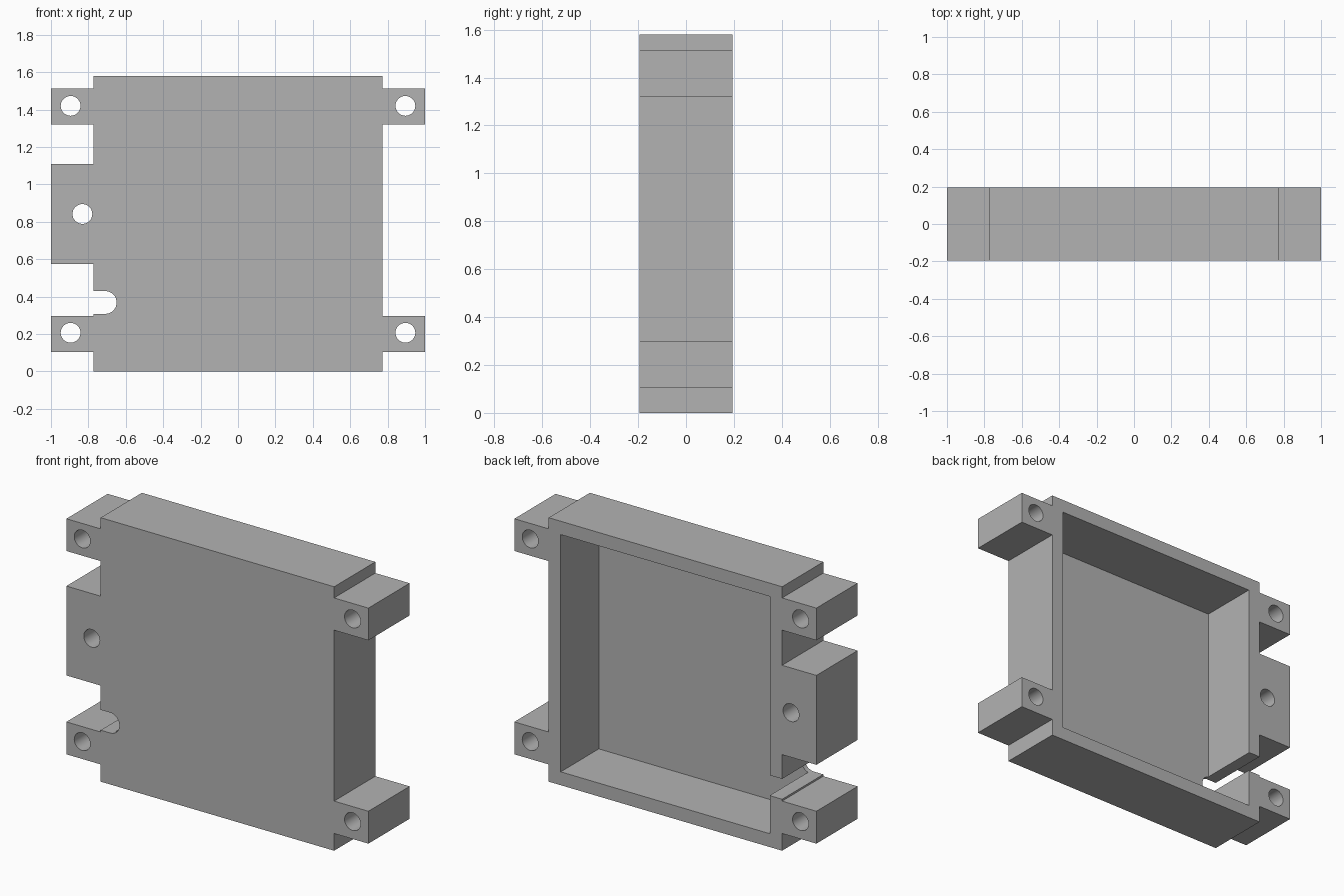
import bpy
import bmesh
import math

old = bpy.data.objects.get("Cube")
if old:
    bpy.data.objects.remove(old, do_unlink=True)

GREY = (0.45, 0.45, 0.45, 1.0)
grey = bpy.data.materials.new("plain grey")
grey.use_nodes = True
grey.diffuse_color = GREY
grey.node_tree.nodes["Principled BSDF"].inputs["Base Color"].default_value = GREY

DEPTH, HEIGHT = 0.39, 1.58
FRONT, BACK = -DEPTH / 2, DEPTH / 2
LEFT, RIGHT = 0.773, -0.773
WALL, PANEL = 0.08, 0.03
LUGS = [(0.103, 0.297), (1.32, 1.513)]
BLOCK = (0.575, 1.11)


def prism(name, outline, y0, y1):
    """Extrude an (x, z) outline from y0 to y1."""
    bm = bmesh.new()
    face = bm.faces.new([bm.verts.new((x, y0, z)) for x, z in outline])
    moved = bmesh.ops.extrude_face_region(bm, geom=[face])["geom"]
    verts = [v for v in moved if isinstance(v, bmesh.types.BMVert)]
    bmesh.ops.translate(bm, verts=verts, vec=(0, y1 - y0, 0))
    bmesh.ops.recalc_face_normals(bm, faces=bm.faces[:])
    mesh = bpy.data.meshes.new(name)
    bm.to_mesh(mesh)
    bm.free()
    mesh.materials.append(grey)
    obj = bpy.data.objects.new(name, mesh)
    bpy.context.collection.objects.link(obj)
    return obj


def arc(x, z, r, start, end, steps):
    angles = [start + (end - start) * i / steps for i in range(steps + 1)]
    return [(x + r * math.cos(a), z + r * math.sin(a)) for a in angles]


def cut(target, cutter):
    bpy.context.view_layer.objects.active = target
    mod = target.modifiers.new("cut", "BOOLEAN")
    mod.operation, mod.solver, mod.object = "DIFFERENCE", "EXACT", cutter
    bpy.ops.object.modifier_apply(modifier=mod.name)
    bpy.data.objects.remove(cutter, do_unlink=True)


def tabbed_edge(x, tip, spans):
    """Upward side profile that steps out to tip over each height span."""
    return [p for lo, hi in spans
            for p in ((x, lo), (tip, lo), (tip, hi), (x, hi))]


# Housing with corner lugs on both sides and a larger block on its right
left_edge = tabbed_edge(LEFT, 1, LUGS)
right_edge = tabbed_edge(RIGHT, -1, [LUGS[0], BLOCK, LUGS[1]])
outline = ([(RIGHT, 0), (LEFT, 0)] + left_edge
           + [(LEFT, HEIGHT), (RIGHT, HEIGHT)] + right_edge[::-1])
housing = prism("housing", outline, FRONT, BACK)

# Cavity open to the back
x0, x1, z0, z1 = RIGHT + WALL, LEFT - WALL, WALL, HEIGHT - WALL
cut(housing, prism("cavity_cutter", [(x0, z0), (x1, z0), (x1, z1), (x0, z1)],
                   FRONT + PANEL, BACK + 0.1))

# Screw holes through the lugs and the block
holes = [(x, z) for x in (-0.895, 0.895) for z in (0.207, 1.42)]
for x, z in holes + [(-0.832, 0.842)]:
    ring = arc(x, z, 0.053, 0, math.tau, 32)[:-1]
    cut(housing, prism("hole_cutter", ring, FRONT - 0.1, BACK + 0.1))

# Round-ended cable slot in the right wall
slot = arc(-0.71, 0.369, 0.061, -math.pi / 2, math.pi / 2, 16)
slot += [(-0.9, 0.43), (-0.9, 0.308)]
cut(housing, prism("slot_cutter", slot, FRONT - 0.1, BACK + 0.1))

# Smooth the round surfaces, keep the edges sharp
bpy.ops.object.select_all(action="DESELECT")
housing.select_set(True)
bpy.context.view_layer.objects.active = housing
bpy.ops.object.shade_smooth_by_angle(angle=math.radians(30))
